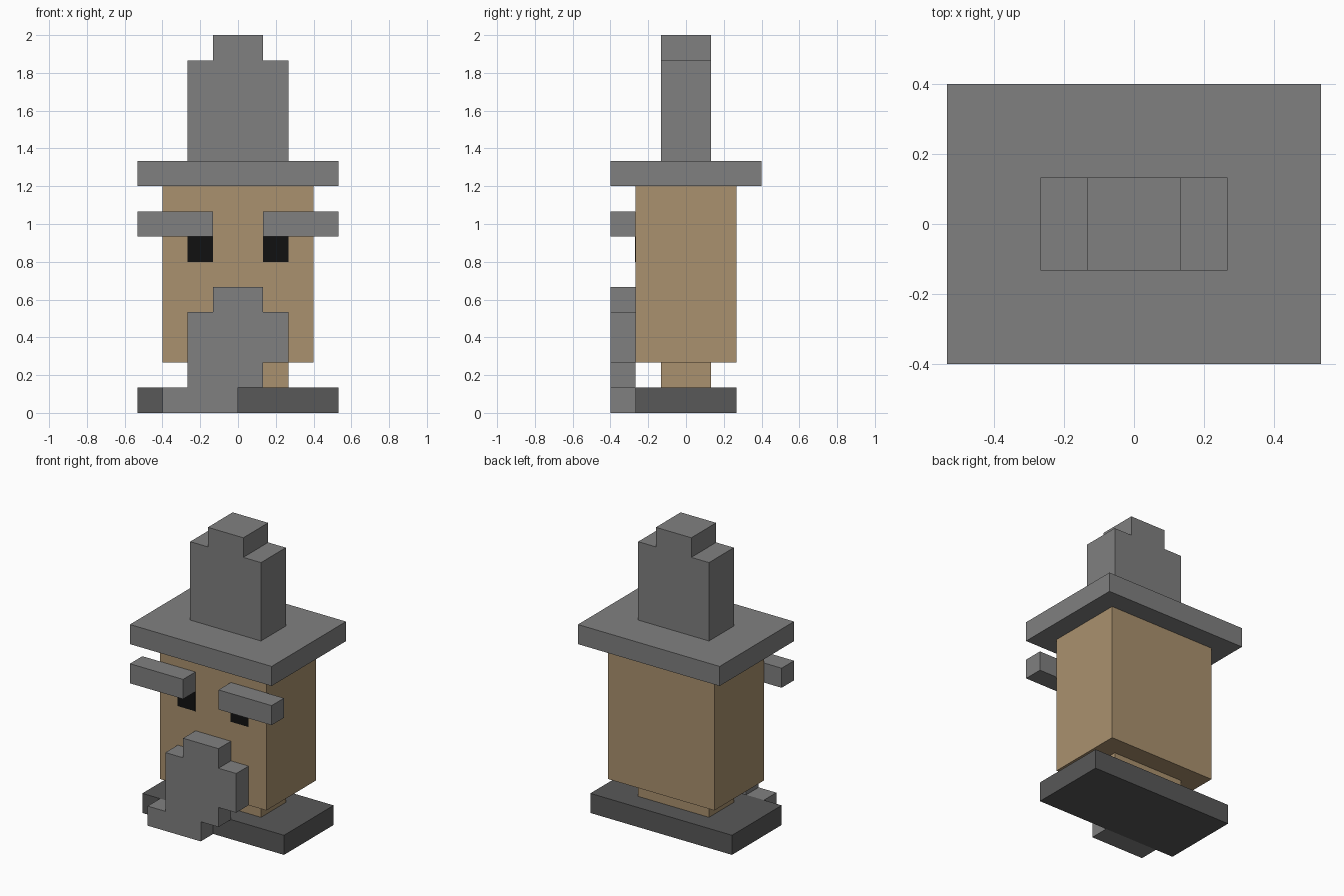
import bpy
import bmesh

cube = bpy.data.objects.get("Cube")
if cube:
    bpy.data.objects.remove(cube, do_unlink=True)

U = 2 / 15  # one block


def linear(c):
    c /= 255
    return c / 12.92 if c <= 0.04045 else ((c + 0.055) / 1.055) ** 2.4


def material(name, *rgb):
    m = bpy.data.materials.new(name)
    colour = [linear(c) for c in rgb] + [1.0]
    m.diffuse_color = colour
    m.use_nodes = True
    bsdf = next(n for n in m.node_tree.nodes if n.type == "BSDF_PRINCIPLED")
    bsdf.inputs["Base Color"].default_value = colour
    return m


grey = material("grey", 128, 128, 128)
skin = material("tan skin", 170, 145, 110)
dark = material("dark grey", 88, 88, 88)
black = material("black", 17, 17, 17)


def slab(name, mat, outline, y0, y1):
    """Extrude a front outline (x, z in blocks) from y0 to y1."""
    bm = bmesh.new()
    face = bm.faces.new([bm.verts.new((x * U, y0 * U, z * U)) for x, z in outline])
    ext = bmesh.ops.extrude_face_region(bm, geom=[face])
    moved = [v for v in ext["geom"] if isinstance(v, bmesh.types.BMVert)]
    bmesh.ops.translate(bm, verts=moved, vec=(0, (y1 - y0) * U, 0))
    bmesh.ops.recalc_face_normals(bm, faces=bm.faces)
    mesh = bpy.data.meshes.new(name)
    bm.to_mesh(mesh)
    bm.free()
    mesh.materials.append(mat)
    ob = bpy.data.objects.new(name, mesh)
    bpy.context.collection.objects.link(ob)
    return ob


def box(name, mat, x0, x1, y0, y1, z0, z1):
    return slab(name, mat, [(x0, z0), (x1, z0), (x1, z1), (x0, z1)], y0, y1)


# Body
box("base", dark, -4, 4, -2, 2, 0, 1)
box("neck", skin, -2, 2, -1, 1, 1, 2)
box("head", skin, -3, 3, -2, 2, 2, 9)

# Hat
box("hat_brim", grey, -4, 4, -3, 3, 9, 10)
slab("hat_crown", grey,
     [(-2, 10), (2, 10), (2, 14), (1, 14), (1, 15), (-1, 15), (-1, 14), (-2, 14)], -1, 1)

# Beard, stepping sideways at the tip
slab("beard", grey,
     [(-3, 0), (0, 0), (0, 1), (1, 1), (1, 2), (2, 2), (2, 4), (1, 4),
      (1, 5), (-1, 5), (-1, 4), (-2, 4), (-2, 1), (-3, 1)], -3, -2)

# Eyebrows and thin eye plates
for side, s in (("left", 1), ("right", -1)):
    box(side + "_eyebrow", grey, *sorted((s, 4 * s)), -3, -2, 7, 8)
    box(side + "_eye", black, *sorted((s, 2 * s)), -2.02, -2, 6, 7)
